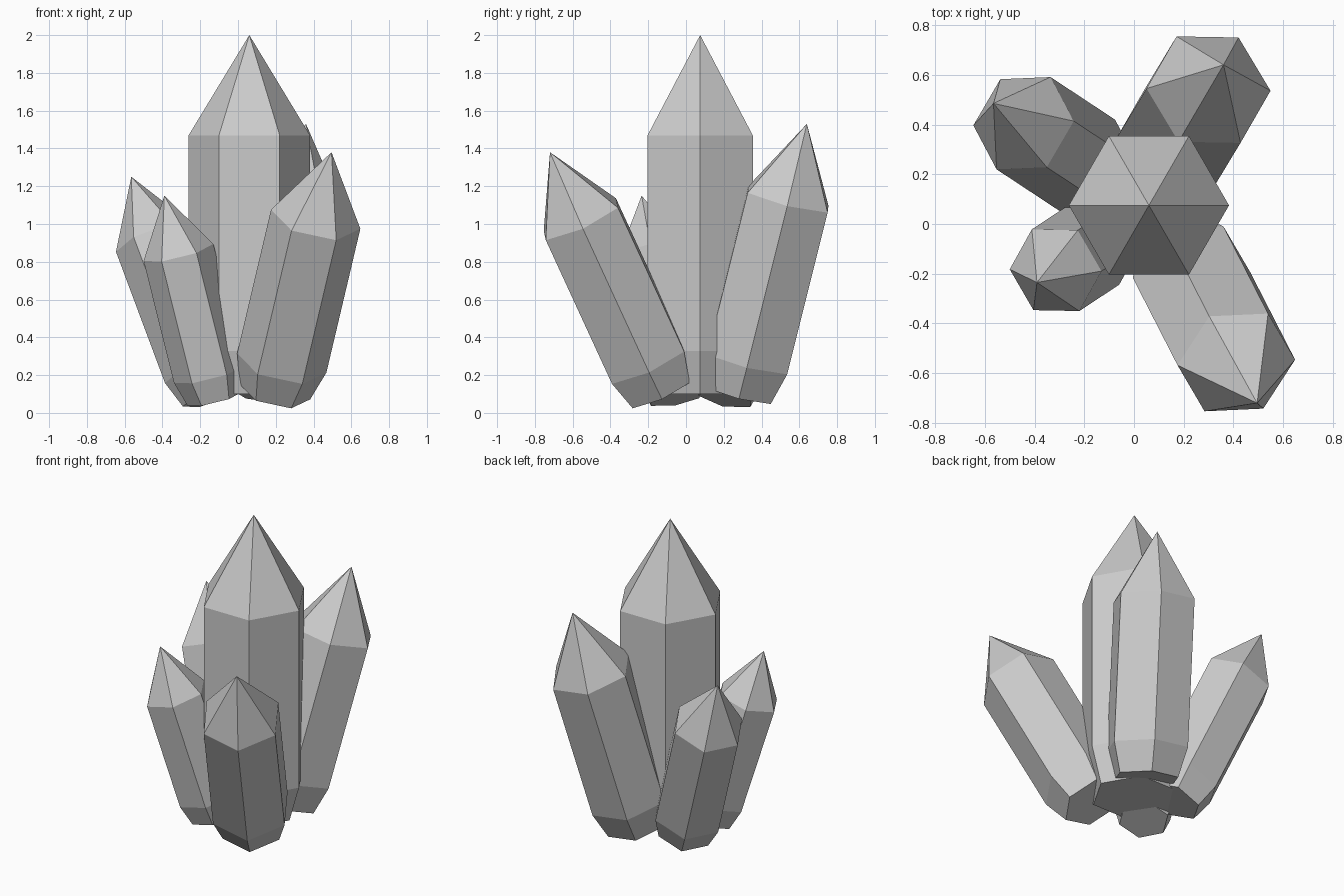
import bpy
import bmesh
from math import cos, sin, pi
from mathutils import Vector

cube = bpy.data.objects.get("Cube")
if cube:
    bpy.data.objects.remove(cube, do_unlink=True)

# Single crystal colour
grey = bpy.data.materials.new("crystal_grey")
colour = (0.6, 0.6, 0.6, 1.0)
grey.use_nodes = True
grey.diffuse_color = colour
grey.node_tree.nodes["Principled BSDF"].inputs["Base Color"].default_value = colour

# Shared profile in units of crystal radius: (ring radius, distance below the tip)
RINGS = ((1.0, 1.65), (1.0, 5.19), (0.79, 5.9))
SIDES = 6


def crystal(name, tip, axis, radius):
    """Six-sided pointed prism with a tapered foot, hanging from its tip along the axis."""
    axis = Vector(axis).normalized()
    turn = Vector((0, 0, 1)).rotation_difference(axis)
    tip = Vector(tip)

    bm = bmesh.new()
    apex = bm.verts.new(tip)
    rings = []
    for width, depth in RINGS:
        ring = []
        for i in range(SIDES):
            a = 2 * pi * i / SIDES
            local = Vector((width * cos(a), width * sin(a), -depth)) * radius
            ring.append(bm.verts.new(tip + turn @ local))
        rings.append(ring)

    # Point, sides and flat base
    for i in range(SIDES):
        j = (i + 1) % SIDES
        bm.faces.new((apex, rings[0][i], rings[0][j]))
        for upper, lower in zip(rings, rings[1:]):
            bm.faces.new((upper[i], lower[i], lower[j], upper[j]))
    bm.faces.new(rings[-1])
    bmesh.ops.recalc_face_normals(bm, faces=bm.faces)

    mesh = bpy.data.meshes.new(name)
    bm.to_mesh(mesh)
    bm.free()
    mesh.materials.append(grey)
    obj = bpy.data.objects.new(name, mesh)
    bpy.context.scene.collection.objects.link(obj)


# Tall upright crystal with four leaning ones around it
crystal("centre_crystal", (0.06, 0.075, 2.0), (0, 0, 1), 0.322)
crystal("front_left_crystal", (0.495, -0.72, 1.38), (0.21, -0.41, 0.89), 0.242)
crystal("back_left_crystal", (0.36, 0.64, 1.53), (0.145, 0.24, 0.96), 0.252)
crystal("back_right_crystal", (-0.565, 0.485, 1.25), (-0.341, 0.225, 0.913), 0.215)
crystal("front_right_crystal", (-0.39, -0.235, 1.15), (-0.238, -0.157, 0.957), 0.19)
